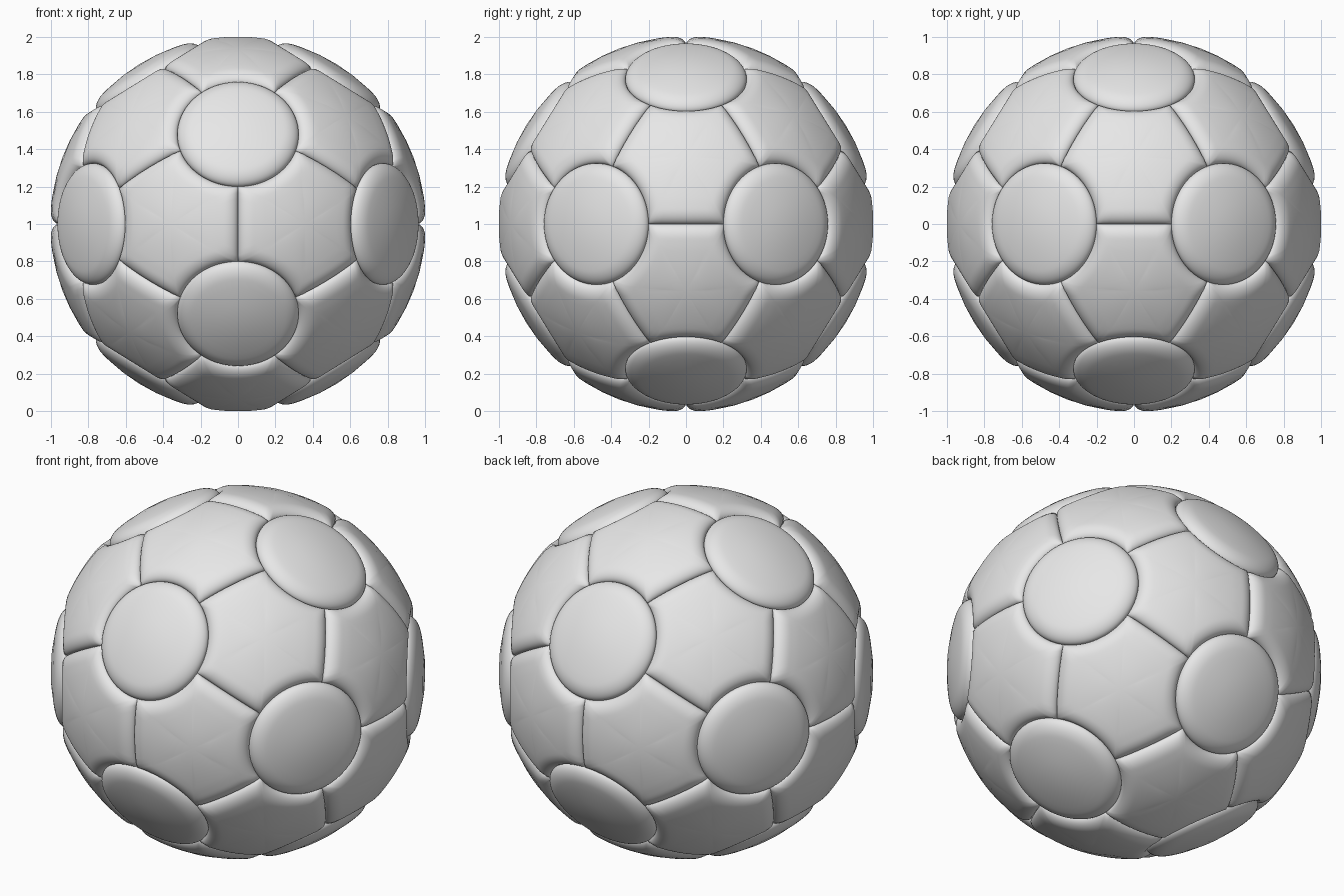
import bpy, bmesh, math
from itertools import combinations
from mathutils import Vector, Quaternion

cube = bpy.data.objects.get("Cube")
if cube:
    bpy.data.objects.remove(cube, do_unlink=True)

RADIUS = 1.004               # top of every padded panel
DROP = 0.046                 # how far the rounded edges fall
BEVEL = 0.08                 # angular width of the rounded edges
DISC = math.radians(19.7)    # angular radius of a round panel
CENTRE = Vector((0, 0, 1))

grey = bpy.data.materials.new("light_grey")
grey.use_nodes = True
grey.diffuse_color = (0.8, 0.8, 0.8, 1)
grey.node_tree.nodes["Principled BSDF"].inputs["Base Color"].default_value = (0.8, 0.8, 0.8, 1)

# Rings from the middle of a panel to its border, dense over the rounded edge
RINGS = [0.3, 0.6] + [0.68 + 0.32 * math.sin(k / 14 * math.pi / 2) for k in range(15)]


def height(distance, width):
    """Radius of the padded surface at an angular distance from the border."""
    u = min(1, max(0, 1 - distance / width))
    return RADIUS - DROP * (1 - math.sqrt(1 - u * u))


def make_panel(name, middle, border, distance, width):
    """Domed panel: rings of points from the middle to the border, then a wall inward."""
    bm = bmesh.new()
    top = bm.verts.new(middle * height(distance(middle), width) + CENTRE)
    loops = []
    for s in RINGS:
        ring = [middle.slerp(b, s) for b in border]
        loops.append([bm.verts.new(p * height(distance(p), width) + CENTRE) for p in ring])
    loops.append([bm.verts.new(b * 0.86 + CENTRE) for b in border])
    n = len(border)
    for i in range(n):
        j = (i + 1) % n
        bm.faces.new((top, loops[0][i], loops[0][j]))
        for a, b in zip(loops, loops[1:]):
            bm.faces.new((a[i], b[i], b[j], a[j]))
    for f in bm.faces:
        f.smooth = True
    mesh = bpy.data.meshes.new(name)
    bm.to_mesh(mesh)
    bm.free()
    mesh.materials.append(grey)
    obj = bpy.data.objects.new(name, mesh)
    bpy.context.collection.objects.link(obj)


# Centres of the twelve round panels
golden = (1 + math.sqrt(5)) / 2
hubs = []
for a in (-golden, golden):
    for b in (-1, 1):
        hubs += [Vector(p).normalized() for p in ((0, a, b), (a, b, 0), (b, 0, a))]
SPAN = min(hubs[0].angle(h) for h in hubs[1:])

# Round panels
for k, hub in enumerate(hubs):
    start = hub.slerp(hub.orthogonal().normalized(), DISC / (math.pi / 2))
    rim = [Quaternion(hub, math.tau * i / 72) @ start for i in range(72)]
    make_panel(f"round_panel_{k + 1}", hub, rim,
               lambda p, hub=hub: DISC - hub.angle(p, 0), BEVEL * 1.15)

# Six-sided panels: three straight seams and three hollows around the round panels
count = 0
for tri in combinations(hubs, 3):
    if any(p.angle(q) > SPAN + 0.01 for p, q in combinations(tri, 2)):
        continue
    a, b, c = tri
    if a.cross(b).dot(c) < 0:
        b, c = c, b
    corners = [a, b, c]
    sides = [p.cross(q).normalized() for p, q in ((a, b), (b, c), (c, a))]
    border = []
    for i in range(3):
        here, after, before = corners[i], corners[(i + 1) % 3], corners[i - 1]
        first = here.slerp(before, DISC / SPAN)
        border += [Quaternion(here, -math.radians(72) * k / 16) @ first for k in range(16)]
        border += [here.slerp(after, (DISC + (SPAN - 2 * DISC) * k / 12) / SPAN) for k in range(12)]

    def to_border(p, corners=corners, sides=sides):
        seam = min(math.asin(max(-1, min(1, n.dot(p)))) for n in sides)
        return min(seam, min(h.angle(p) for h in corners) - DISC)

    count += 1
    make_panel(f"six_sided_panel_{count}", (a + b + c).normalized(), border, to_border, BEVEL)
